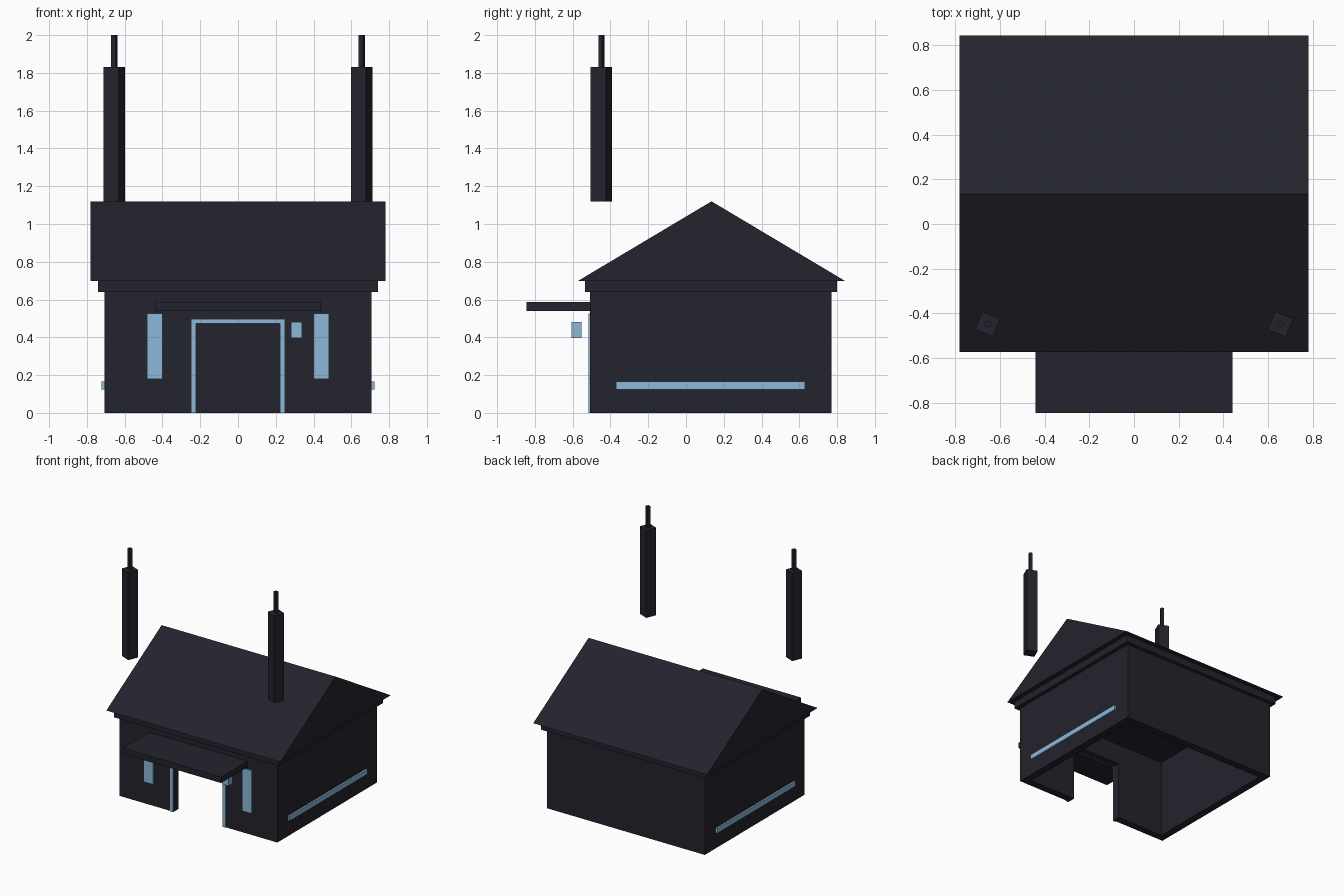
import bpy, bmesh, math

if "Cube" in bpy.data.objects:
    bpy.data.objects.remove(bpy.data.objects["Cube"])


def material(name, rgb):
    m = bpy.data.materials.new(name)
    m.diffuse_color = (*rgb, 1)
    m.use_nodes = True
    m.node_tree.nodes["Principled BSDF"].inputs["Base Color"].default_value = m.diffuse_color
    return m


DARK = material("charcoal", (0.0176, 0.0168, 0.027))
BLUE = material("pale_blue", (0.262, 0.479, 0.694))


def prism(name, axis, pts, lo, hi, mat):
    """Extrude a flat outline along an axis from lo to hi."""
    place = {"x": lambda a, b, t: (t, a, b),
             "y": lambda a, b, t: (a, t, b),
             "z": lambda a, b, t: (a, b, t)}[axis]
    bm = bmesh.new()
    low = [bm.verts.new(place(a, b, lo)) for a, b in pts]
    high = [bm.verts.new(place(a, b, hi)) for a, b in pts]
    bm.faces.new(low)
    bm.faces.new(high)
    n = len(pts)
    for i in range(n):
        j = (i + 1) % n
        bm.faces.new((low[i], low[j], high[j], high[i]))
    bmesh.ops.recalc_face_normals(bm, faces=bm.faces)
    me = bpy.data.meshes.new(name)
    bm.to_mesh(me)
    bm.free()
    me.materials.append(mat)
    ob = bpy.data.objects.new(name, me)
    bpy.context.collection.objects.link(ob)
    return ob


def box(name, x, y, z, mat):
    return prism(name, "z", [(x[0], y[0]), (x[1], y[0]), (x[1], y[1]), (x[0], y[1])], *z, mat)


def arch(half_out, top_out, half_in, top_in):
    """Outline of a rectangle with a doorway cut from its foot."""
    return [(-half_out, 0), (-half_out, top_out), (half_out, top_out), (half_out, 0),
            (half_in, 0), (half_in, top_in), (-half_in, top_in), (-half_in, 0)]


# Hollow walls: front with doorway, then sides and back in one U
W, T = 0.708, 0.06
prism("front_wall", "y", arch(W, 0.64, 0.222, 0.472), -0.507, -0.447, DARK)
prism("side_and_back_walls", "z",
      [(-W, -0.447), (-W, 0.77), (W, 0.77), (W, -0.447),
       (W - T, -0.447), (W - T, 0.77 - T), (T - W, 0.77 - T), (T - W, -0.447)],
      0, 0.64, DARK)

# Eave band and gable roof
box("eave_band", (-0.74, 0.74), (-0.535, 0.80), (0.64, 0.70), DARK)
prism("gable_roof", "x", [(-0.573, 0.698), (0.843, 0.698), (0.135, 1.12)], -0.78, 0.78, DARK)

# Porch canopy
box("porch_canopy", (-0.44, 0.44), (-0.845, -0.507), (0.54, 0.588), DARK)

# Blue door trim and the box beside the door
prism("door_trim", "y", arch(0.249, 0.497, 0.222, 0.472), -0.515, -0.507, BLUE)
box("door_lamp", (0.28, 0.338), (-0.605, -0.552), (0.397, 0.482), BLUE)


def square(cx, cy, r):
    """Square turned by 22.5 degrees."""
    return [(cx + r * math.cos(math.radians(22.5 + 90 * i)),
             cy + r * math.sin(math.radians(22.5 + 90 * i))) for i in range(4)]


# Paired parts: windows, side strips, chimneys with thin rods
for side, s in (("left", -1), ("right", 1)):
    box(side + "_window", sorted((s * 0.40, s * 0.483)), (-0.515, -0.507), (0.18, 0.525), BLUE)
    box(side + "_light_strip", sorted((s * W, s * 0.722)), (-0.37, 0.63), (0.125, 0.165), BLUE)
    prism(side + "_chimney", "z", square(s * 0.655, -0.448, 0.061), 1.12, 1.83, DARK)
    prism(side + "_chimney_rod", "z", square(s * 0.655, -0.448, 0.0175), 1.83, 2.0, DARK)
